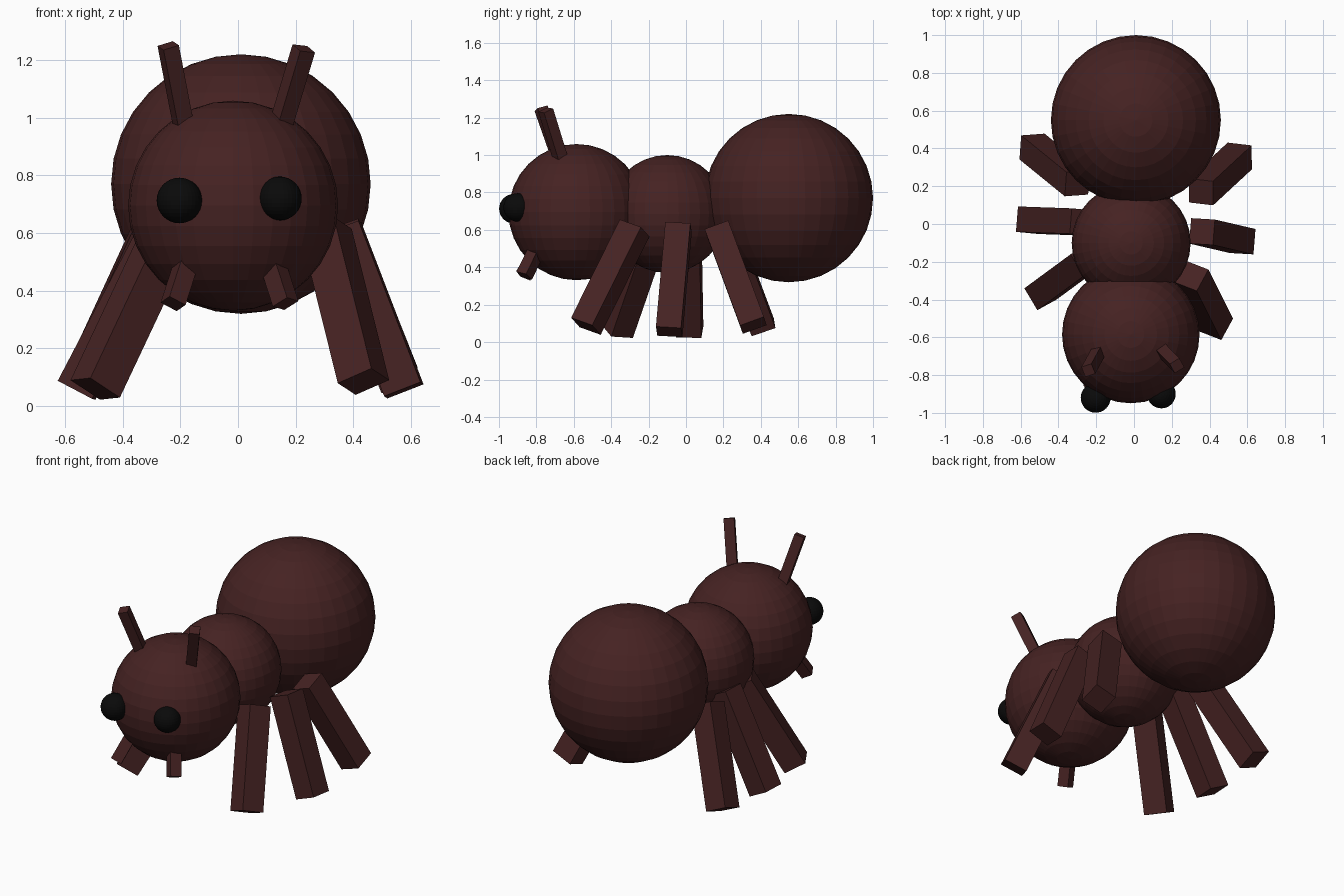
import bpy
from math import radians
from mathutils import Vector, Matrix

if "Cube" in bpy.data.objects:
    bpy.data.objects.remove(bpy.data.objects["Cube"])


def material(name, color):
    m = bpy.data.materials.new(name)
    m.diffuse_color = color
    m.use_nodes = True
    m.node_tree.nodes["Principled BSDF"].inputs["Base Color"].default_value = m.diffuse_color
    return m


BROWN = material("dark_brown", (0.06, 0.016, 0.016, 1))
BLACK = material("black", (0.003, 0.003, 0.003, 1))


def ball(name, center, radius, mat):
    bpy.ops.mesh.primitive_uv_sphere_add(segments=32, ring_count=16,
                                         radius=radius, location=center)
    ob = bpy.context.object
    ob.name = name
    ob.data.materials.append(mat)


def bar(name, top, bottom, width, roll=0):
    """Square bar from top to bottom, turned by roll degrees about its length."""
    a, b = Vector(top), Vector(bottom)
    axis = a - b
    turn = Vector((0, 0, 1)).rotation_difference(axis).to_matrix().to_4x4()
    bpy.ops.mesh.primitive_cube_add(size=1)
    ob = bpy.context.object
    ob.name = name
    ob.data.transform(Matrix.Translation((a + b) / 2) @ turn
                      @ Matrix.Rotation(radians(roll), 4, 'Z')
                      @ Matrix.Diagonal((width, width, axis.length, 1)))
    ob.data.materials.append(BROWN)


# Body
ball("abdomen", (0.01, 0.55, 0.77), 0.45, BROWN)
ball("thorax", (-0.015, -0.10, 0.685), 0.315, BROWN)
ball("head", (-0.017, -0.585, 0.695), 0.364, BROWN)

# Eyes
ball("left_eye", (-0.203, -0.92, 0.713), 0.079, BLACK)
ball("right_eye", (0.145, -0.90, 0.72), 0.076, BLACK)

# Legs, each placed at a slightly different angle
for name, top, bottom, roll in [
    ("front_right_leg", (0.305, -0.275, 0.61), (0.435, -0.535, 0.085), -25),
    ("middle_right_leg", (0.36, -0.04, 0.615), (0.575, -0.09, 0.055), -4),
    ("back_right_leg", (0.355, 0.17, 0.605), (0.56, 0.36, 0.09), -3),
    ("front_left_leg", (-0.25, -0.19, 0.58), (-0.495, -0.37, 0.06), 30),
    ("middle_left_leg", (-0.275, 0.01, 0.60), (-0.56, 0.02, 0.055), -5),
    ("back_left_leg", (-0.30, 0.215, 0.60), (-0.54, 0.41, 0.08), 0),
]:
    bar(name, top, bottom, 0.135, roll)

# Antennae
bar("left_antenna", (-0.242, -0.775, 1.25), (-0.19, -0.68, 0.98), 0.058, 20)
bar("right_antenna", (0.228, -0.75, 1.24), (0.15, -0.67, 0.98), 0.06, 30)

# Jaws
bar("left_jaw", (-0.175, -0.78, 0.51), (-0.225, -0.87, 0.355), 0.066, 25)
bar("right_jaw", (0.115, -0.79, 0.51), (0.165, -0.865, 0.355), 0.066, -35)
